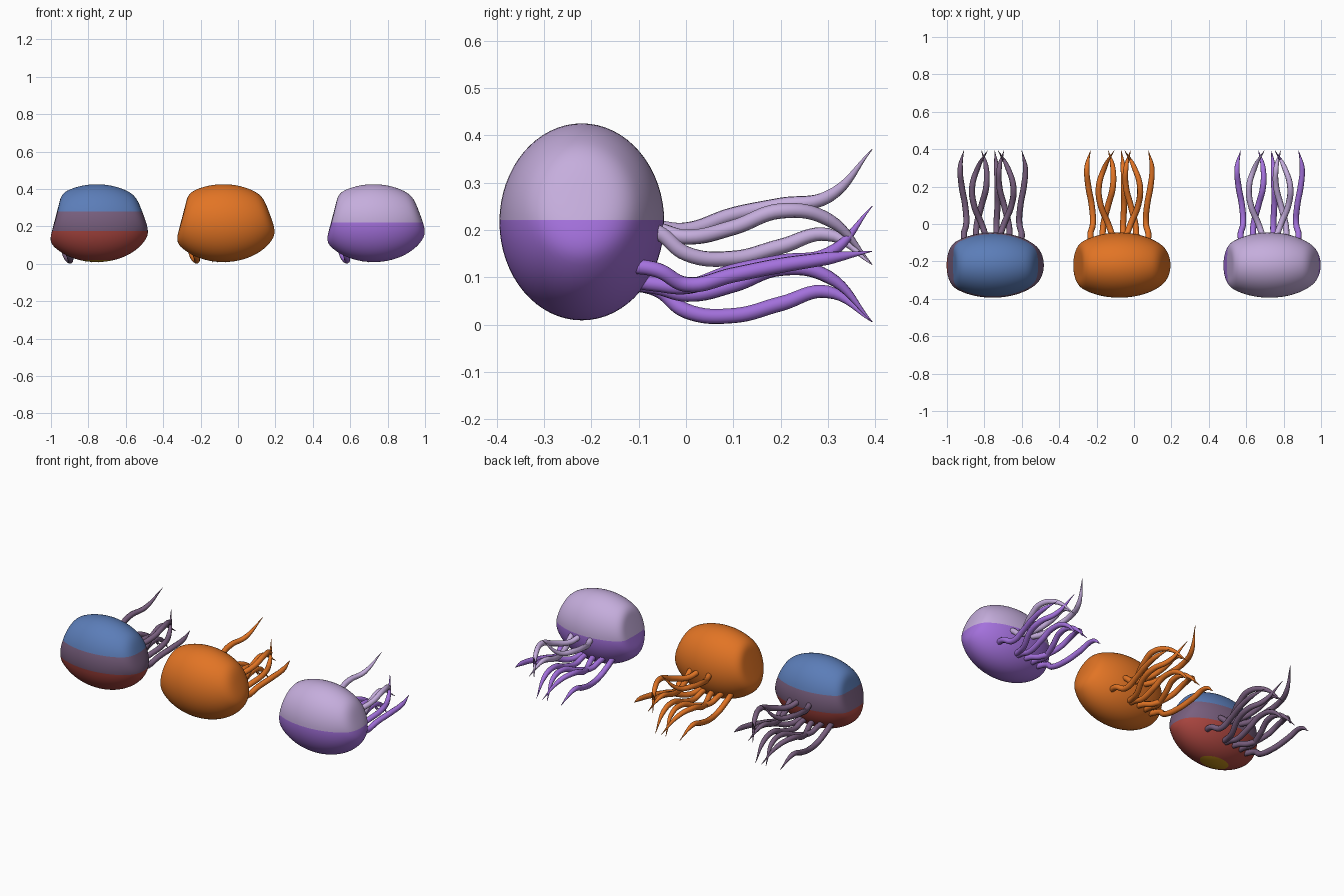
import bpy, bmesh, math
from mathutils import Vector, Matrix

if "Cube" in bpy.data.objects:
    bpy.data.objects.remove(bpy.data.objects["Cube"])


def mat(name, rgb):
    m = bpy.data.materials.new(name)
    m.diffuse_color = (*rgb, 1)
    m.use_nodes = True
    m.node_tree.nodes["Principled BSDF"].inputs["Base Color"].default_value = m.diffuse_color
    return m


blue = mat("blue", (.105, .205, .48))
mauve = mat("mauve", (.19, .115, .21))
red = mat("red", (.4, .06, .05))
gold = mat("gold", (.5, .25, .01))
orange = mat("orange", (.76, .175, .018))
lilac = mat("lilac", (.56, .42, .72))
purple = mat("purple", (.37, .165, .72))

BODY_Y, BODY_Z = -.22, .217


def soft_min(a, b, k=.035):
    h = max(k - abs(a - b), 0) / k
    return min(a, b) - h * h * k / 4


def body(name, cx, mats, cuts):
    """Ellipsoid with slanted, softly rounded ends; mats run bottom to top between cuts."""
    bm = bmesh.new()
    bmesh.ops.create_uvsphere(bm, u_segments=64, v_segments=48, radius=1,
                              matrix=Matrix.Rotation(math.pi / 2, 4, 'Y'))
    for v in bm.verts:
        x, y, z = v.co.x * .287, v.co.y * .174, v.co.z * .208
        bulge = .012 * max(0, 1 - (y / .11) ** 2)
        x = -soft_min(-x, .183 + .26 * (.153 - z) + bulge * .5)    # left slanted end
        x = soft_min(x, .196 + .377 * (.155 - z) + bulge)          # right slanted end
        v.co = (cx + x, BODY_Y + y, BODY_Z + z)
    for h in cuts:
        bmesh.ops.bisect_plane(bm, geom=bm.verts[:] + bm.edges[:] + bm.faces[:],
                               plane_co=(0, 0, h), plane_no=(0, 0, 1))
    for f in bm.faces:
        f.smooth = True
        f.material_index = sum(f.calc_center_median().z > h for h in cuts)
    bmesh.ops.recalc_face_normals(bm, faces=bm.faces[:])
    me = bpy.data.meshes.new(name)
    bm.to_mesh(me)
    bm.free()
    for m in mats:
        me.materials.append(m)
    bpy.context.collection.objects.link(bpy.data.objects.new(name, me))


YS = (-.13, -.06, 0, .1, .2, .3, .393)
RADII = (1, 1, 1, 1, 1, .85, .06)

# sideways paths
OUTER = (.14, .155, .142, .148, .166, .174, .155)
WIDE = (.03, .04, .06, .1, .11, .08, .028)
NARROW = (.09, .09, .085, .06, .035, .035, .06)
MIDDLE = (.02, .02, .02, .025, .025, .02, .01)
# height paths of the upper row
RISE = (.215, .205, .2, .232, .252, .27, .37)
DIP = (.21, .195, .15, .14, .165, .19, .127)
ARCH = (.21, .2, .185, .205, .24, .222, .127)
SIDE = (.245, .235, .205, .225, .245, .26, .275)

# (sideways path, side, height path, drop, is lower row)
TENTACLES = [
    (WIDE, -1, RISE, 0, False),
    (WIDE, 1, ARCH, 0, False),
    (NARROW, 1, DIP, 0, False),
    (WIDE, 1, RISE, .12, True),
    (WIDE, -1, ARCH, .121, True),
    (MIDDLE, 1, ARCH, .121, True),
    (NARROW, -1, ARCH, .121, True),
    (OUTER, -1, DIP, .121, True),
    (OUTER, 1, SIDE, .12, True),
]


def tentacle(name, pts, material):
    cu = bpy.data.curves.new(name + "_path", 'CURVE')
    cu.dimensions = '3D'
    cu.bevel_depth = .0163
    cu.bevel_resolution = 3
    cu.resolution_u = 8
    cu.use_fill_caps = True
    sp = cu.splines.new('BEZIER')
    sp.bezier_points.add(len(pts) - 1)
    for bp, p, r in zip(sp.bezier_points, pts, RADII):
        bp.co = p
        bp.radius = r
        bp.handle_left_type = bp.handle_right_type = 'AUTO'
    tmp = bpy.data.objects.new(name + "_path", cu)
    bpy.context.collection.objects.link(tmp)
    bpy.context.view_layer.update()
    dg = bpy.context.evaluated_depsgraph_get()
    me = bpy.data.meshes.new_from_object(tmp.evaluated_get(dg))
    bpy.data.objects.remove(tmp)
    me.materials.clear()
    me.materials.append(material)
    for f in me.polygons:
        f.use_smooth = True
        f.material_index = 0
    bpy.context.collection.objects.link(bpy.data.objects.new(name, me))


# three creatures: name, centre x, body colours, cut heights, upper and lower tentacle colour
CREATURES = [
    ("striped", -.755, (gold, red, mauve, blue), (.02, .175, .28), mauve, mauve),
    ("orange", -.078, (orange,), (), orange, orange),
    ("two_tone", .725, (purple, lilac), (.221,), lilac, purple),
]
for label, cx, mats, cuts, upper, lower in CREATURES:
    body(label + "_body", cx, mats, cuts)
    for i, (xs, side, zs, drop, low) in enumerate(TENTACLES):
        pts = [Vector((cx + side * x, y, z - drop)) for x, y, z in zip(xs, YS, zs)]
        tentacle(f"{label}_tentacle_{i + 1}", pts, lower if low else upper)
